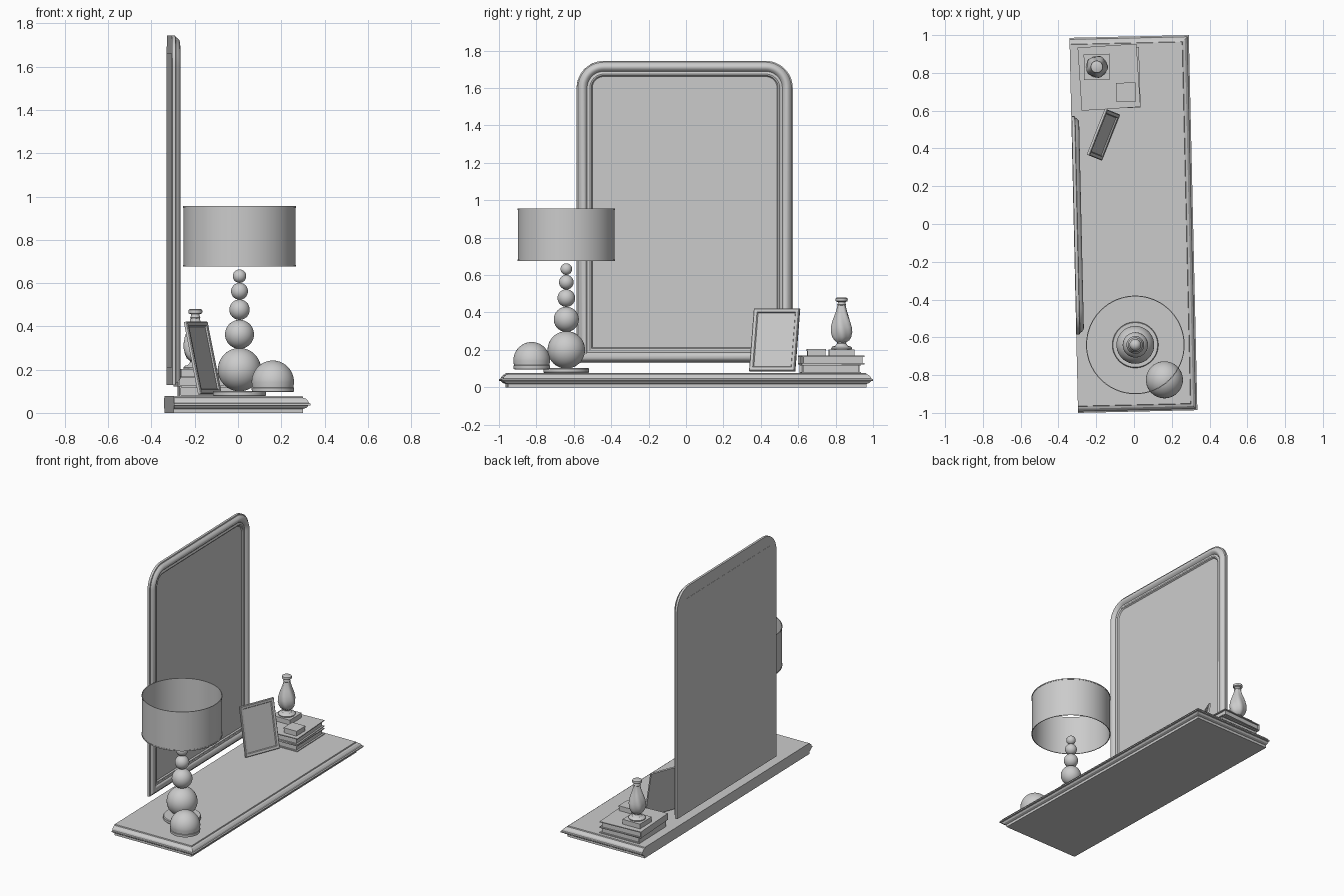
import bpy, bmesh, math
from mathutils import Matrix, Vector

if "Cube" in bpy.data.objects:
    bpy.data.objects.remove(bpy.data.objects["Cube"])

TURN = 0.0228  # slight yaw shared by the shelf and the mirror
SHELF_TOP = 0.077


def finish(name, bm, loc=(0, 0, 0), rot=(0, 0, 0), smooth=True):
    bmesh.ops.recalc_face_normals(bm, faces=bm.faces)
    me = bpy.data.meshes.new(name)
    bm.to_mesh(me)
    bm.free()
    ob = bpy.data.objects.new(name, me)
    bpy.context.collection.objects.link(ob)
    ob.location, ob.rotation_euler = loc, rot
    if smooth:
        bpy.ops.object.select_all(action='DESELECT')
        ob.select_set(True)
        bpy.context.view_layer.objects.active = ob
        bpy.ops.object.shade_smooth_by_angle(angle=math.radians(35))
    return ob


def loft(name, rings, cap=True, closed=False, **kw):
    """Skin a list of point rings, capping the ends or joining them up."""
    bm = bmesh.new()
    vs = [[bm.verts.new(p) for p in ring] for ring in rings]
    n = len(vs[0])
    pairs = list(zip(vs, vs[1:])) + ([(vs[-1], vs[0])] if closed else [])
    for a, b in pairs:
        for i in range(n):
            j = (i + 1) % n
            bm.faces.new((a[i], a[j], b[j], b[i]))
    if cap and not closed:
        bm.faces.new(vs[0])
        bm.faces.new(vs[-1])
    return finish(name, bm, **kw)


def lathe(name, profile, loc, n=48, flute=0.0, closed=False):
    """Revolve (radius, z) points; flute adds spiral lobes."""
    rings = []
    for r, z in profile:
        ring = []
        for i in range(n):
            a = 2 * math.pi * i / n
            k = r * (1 + flute * math.cos(5 * a + 22 * z))
            ring.append((k * math.cos(a), k * math.sin(a), z))
        rings.append(ring)
    return loft(name, rings, closed=closed, loc=loc)


def box(name, size, loc, yaw=0.0):
    bm = bmesh.new()
    bmesh.ops.create_cube(bm, size=1)
    bmesh.ops.scale(bm, vec=size, verts=bm.verts)
    return finish(name, bm, loc, (0, 0, yaw), smooth=False)


# Mantel shelf: moulded on the front and both ends, flat at the back
def shelf_ring(inset, z):
    x0, x1, y = -0.319, 0.313 - inset, 0.993 - inset
    return [(x0, -y, z), (x1, -y, z), (x1, y, z), (x0, y, z)]


shelf_profile = [(0.034, 0), (0.034, 0.018), (0.018, 0.024), (0.010, 0.034),
                 (0, 0.035), (0, 0.043), (0.008, 0.046), (0.012, 0.056),
                 (0.022, 0.066), (0.034, 0.070), (0.036, SHELF_TOP)]
loft("mantel_shelf", [shelf_ring(*p) for p in shelf_profile],
     rot=(0, 0, TURN), smooth=False)


# Mirror: rounded top corners, square bottom corners
def mirror_ring(w, depth):
    y, z0, z1, r = 0.578 - w, 0.13 + w, 1.745 - w, 0.145 - w
    pts = [(-y, z0), (y, z0)]
    for cy, start in ((y - r, 0), (-y + r, math.pi / 2)):
        for i in range(13):
            a = start + math.pi / 2 * i / 12
            pts.append((cy + r * math.cos(a), z1 - r + r * math.sin(a)))
    return [(-0.317 + depth, p, q) for p, q in pts]


mirror_profile = [(0, 0), (0, 0.016), (0.007, 0.018), (0.014, 0.028),
                  (0.024, 0.037), (0.034, 0.039), (0.044, 0.035),
                  (0.052, 0.026), (0.056, 0.021), (0.064, 0.021),
                  (0.070, 0.025), (0.078, 0.023), (0.084, 0.014)]
loft("mirror_frame_and_glass", [mirror_ring(*p) for p in mirror_profile],
     rot=(0, 0, TURN))
back = box("mirror_back_panel", (0.003, 1.0, 1.45), (0, 0, 0), TURN)
back.location = Matrix.Rotation(TURN, 3, 'Z') @ Vector((-0.3165, 0, 0.935))

# Table lamp: disc base, stacked balls and open drum shade
LX, LY = 0.007, -0.64
lathe("lamp_base", [(0.118, 0), (0.122, 0.004), (0.122, 0.02), (0.118, 0.025)],
      (LX, LY, SHELF_TOP))
for i, (r, z) in enumerate([(0.1, 0.2), (0.067, 0.363), (0.047, 0.477),
                            (0.039, 0.562), (0.031, 0.632)]):
    bm = bmesh.new()
    bmesh.ops.create_uvsphere(bm, u_segments=40, v_segments=24, radius=r)
    finish(f"lamp_ball_{i + 1}", bm, (LX, LY, z))
lathe("lamp_shade", [(0.259, 0.676), (0.261, 0.676), (0.261, 0.684),
                     (0.259, 0.684), (0.259, 0.948), (0.261, 0.948),
                     (0.261, 0.956), (0.256, 0.956), (0.256, 0.676)],
      (LX, LY, 0), n=64, closed=True)

# Glass dome with a banded rim
dome = [(0.092, 0.096), (0.097, 0.098), (0.098, 0.116), (0.095, 0.118)]
dome += [(0.098 * math.cos(a), 0.142 + 0.1 * math.sin(a))
         for a in (math.pi / 2 * i / 14 * 0.99 for i in range(15))]
lathe("dome", dome, (0.161, -0.825, 0))


# Books: two covers, a spine and a page block
def book(name, width, length, height, loc, yaw):
    m = Matrix.Translation(loc) @ Matrix.Rotation(yaw, 4, 'Z')
    t = 0.006
    parts = [("bottom_cover", (width, length, t), (0, 0, t / 2)),
             ("top_cover", (width, length, t), (0, 0, height - t / 2)),
             ("spine", (t, length, height), (-width / 2 + t / 2, 0, height / 2)),
             ("pages", (width - 0.016, length - 0.02, height - 2 * t),
              (-0.004, 0, height / 2))]
    for part, size, at in parts:
        box(f"{name}_{part}", size, m @ Vector(at), yaw)


book("lower_book", 0.305, 0.32, 0.045, (-0.122, 0.772, SHELF_TOP), 0.03)
book("upper_book", 0.312, 0.335, 0.046, (-0.132, 0.777, 0.123), 0.065)

# Small trinket box with a lid
box("trinket_box", (0.096, 0.096, 0.026), (-0.043, 0.697, 0.182), 0.02)
box("trinket_lid", (0.102, 0.102, 0.01), (-0.043, 0.697, 0.2), 0.02)

# Ornament: square plinth, spiral body, neck and rim
OX, OY = -0.197, 0.832
box("ornament_plinth", (0.136, 0.136, 0.034), (OX, OY, 0.186), 0.02)
lathe("ornament_foot", [(0.054, 0.203), (0.056, 0.21), (0.05, 0.217),
                        (0.034, 0.222), (0.024, 0.235), (0.026, 0.245)],
      (OX, OY, 0))
lathe("ornament_body", [(0.024, 0.24), (0.04, 0.252), (0.05, 0.27),
                        (0.056, 0.295), (0.055, 0.32), (0.048, 0.35),
                        (0.038, 0.38), (0.029, 0.405), (0.023, 0.43),
                        (0.021, 0.44)], (OX, OY, 0), n=60, flute=0.06)
lathe("ornament_rim", [(0.02, 0.436), (0.024, 0.442), (0.02, 0.448),
                       (0.02, 0.456), (0.031, 0.46), (0.033, 0.468),
                       (0.031, 0.476), (0.026, 0.479)], (OX, OY, 0))


# Photo frame leaning back, facing the room
def photo_ring(w, depth):
    y, z0, z1 = 0.131 - w, w, 0.342 - w
    return [(depth, -y, z0), (depth, y, z0), (depth, y, z1), (depth, -y, z1)]


photo = loft("photo_frame", [photo_ring(*p) for p in
             [(0, 0), (0, 0.012), (0.004, 0.016), (0.02, 0.014),
              (0.024, 0.007)]], smooth=False)
photo.matrix_world = (Matrix.Translation((-0.136, 0.463, 0.085))
                      @ Matrix.Rotation(-0.377, 4, 'Z')
                      @ Matrix.Rotation(-0.21, 4, 'Y'))
